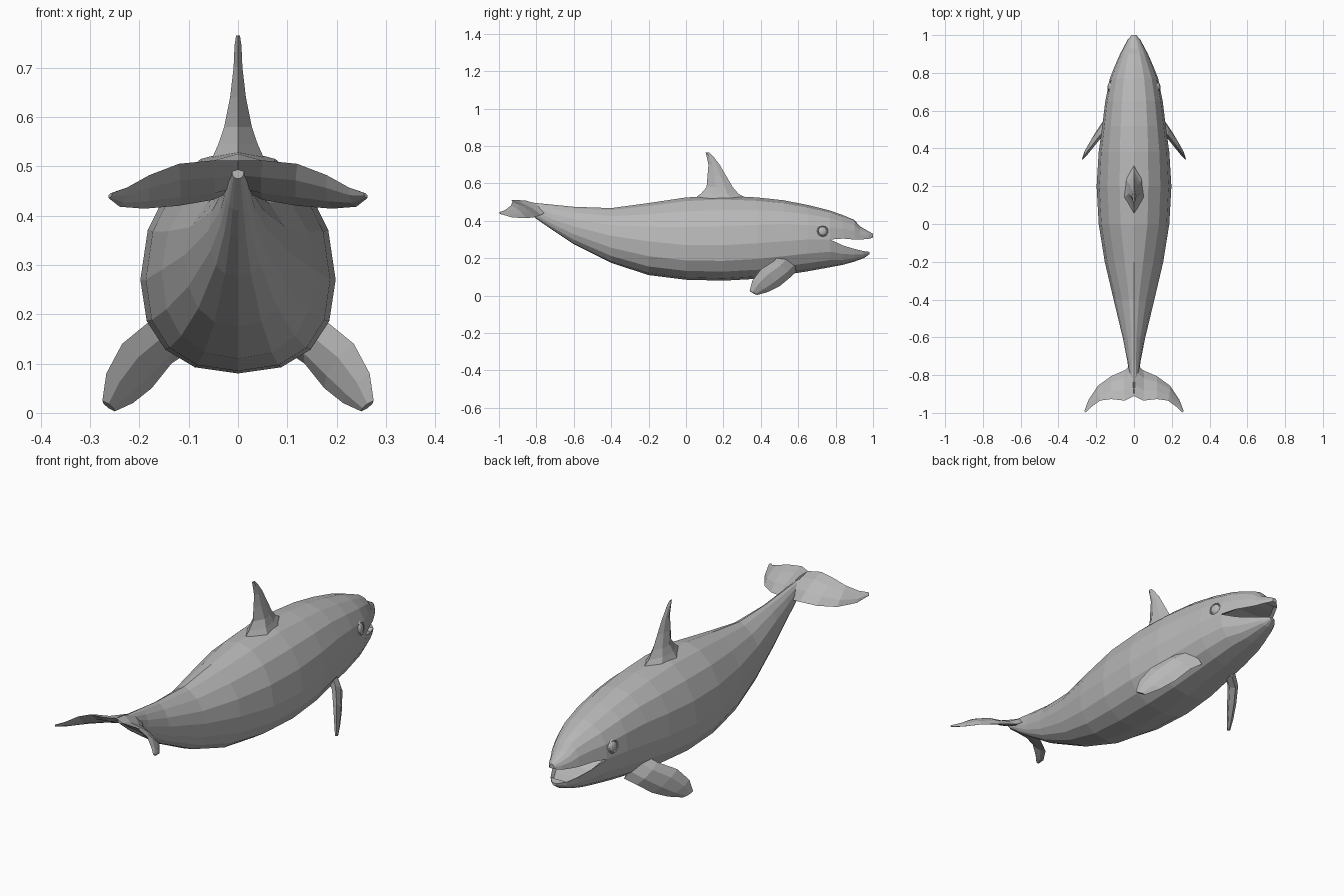
import bpy, bmesh, math
from mathutils import Vector, Matrix

if "Cube" in bpy.data.objects:
    bpy.data.objects.remove(bpy.data.objects["Cube"])

skin = bpy.data.materials.new("grey_skin")
skin.diffuse_color = (0.48, 0.48, 0.48, 1)
skin.use_nodes = True
skin.node_tree.nodes["Principled BSDF"].inputs["Base Color"].default_value = skin.diffuse_color
N = 16  # sides of the body section


def finish(bm, name):
    bmesh.ops.recalc_face_normals(bm, faces=bm.faces)
    mesh = bpy.data.meshes.new(name)
    bm.to_mesh(mesh)
    bm.free()
    mesh.materials.append(skin)
    obj = bpy.data.objects.new(name, mesh)
    bpy.context.collection.objects.link(obj)
    return obj


def section(y, zb, zm, zt, w, pu):
    """Closed section: upper half first, then lower half, widest at zm."""
    pts = []
    for i in range(N):
        a = 2 * math.pi * i / N
        c, s = math.cos(a), math.sin(a)
        p = pu if s > 0 else 0.85
        x = w * math.copysign(abs(c) ** p if abs(c) > 1e-6 else 0, c)
        h = zt - zm if s > 0 else zm - zb
        z = zm + h * math.copysign(abs(s) ** min(p, 1) if abs(s) > 1e-6 else 0, s)
        pts.append((x, y, z))
    return pts


def bridge(bm, a, b, closed=True):
    n = len(a)
    return [bm.faces.new((a[i], a[(i + 1) % n], b[(i + 1) % n], b[i]))
            for i in range(n if closed else n - 1)]


def loft(name, rings):
    bm = bmesh.new()
    loops = [[bm.verts.new(p) for p in r] for r in rings]
    for a, b in zip(loops, loops[1:]):
        bridge(bm, a, b)
    bm.faces.new(loops[0])
    bm.faces.new(loops[-1])
    return finish(bm, name)


# Body: y, bottom, widest height, top, half width, upper roundness
body = [
    (-.88, .475, .49, .505, .012, 1), (-.80, .41, .45, .495, .025, 1),
    (-.72, .355, .41, .487, .036, 1.2), (-.6, .275, .37, .475, .06, 1.6),
    (-.4, .175, .32, .468, .108, 1.5), (-.2, .11, .29, .495, .155, 1.2),
    (0, .085, .27, .525, .187, 1), (.2, .08, .27, .535, .198, 1),
    (.38, .09, .28, .525, .187, .95), (.52, .11, .29, .51, .168, .9),
    (.65, .13, .30, .485, .152, .9), (.77, .152, .30, .455, .128, .9)]
# Jaws continue the two halves of the last body section
upper_jaw = [(.84, .2, .305, .43, .10, .9), (.90, .2, .30, .405, .074, .9),
             (.93, .2, .30, .37, .058, .9), (.975, .2, .303, .345, .034, .9),
             (1.0, .2, .31, .33, .012, .9)]
lower_jaw = [(.84, .165, .268, .4, .095, .9), (.90, .182, .25, .4, .068, .9),
             (.95, .20, .238, .4, .042, .9), (.982, .222, .234, .4, .012, .9)]

bm = bmesh.new()
loops = [[bm.verts.new(p) for p in section(*s)] for s in body]
for a, b in zip(loops, loops[1:]):
    bridge(bm, a, b)
bm.faces.new(loops[0])
mouth = []
for stations, half in ((upper_jaw, list(range(N // 2 + 1))),
                       (lower_jaw, list(range(N // 2, N)) + [0])):
    prev = [loops[-1][i] for i in half]
    for k, s in enumerate(stations):
        pts = section(*s)
        ring = [bm.verts.new(pts[i]) for i in half]
        bridge(bm, prev, ring, closed=False)
        inner = bm.faces.new((prev[-1], prev[0], ring[0], ring[-1]))
        if k < len(stations) - 1:
            mouth.append(inner)
        prev = ring
    bm.faces.new(prev)
# Hollow the mouth behind a lip
bmesh.ops.recalc_face_normals(bm, faces=bm.faces)
bmesh.ops.inset_region(bm, faces=mouth, thickness=.012, depth=-.015,
                       use_even_offset=False)
finish(bm, "body")

# Dorsal fin: height, rear y, front y, half thickness
dorsal = [(.50, .02, .36, .06), (.545, .08, .28, .04), (.58, .11, .25, .028),
          (.64, .115, .215, .016), (.70, .12, .18, .009),
          (.745, .11, .145, .007), (.765, .105, .125, .004)]
loft("dorsal_fin", [[(0, r, z), (t, r + (f - r) * .35, z), (t * .8, r + (f - r) * .7, z),
                     (0, f, z), (-t * .8, r + (f - r) * .7, z), (-t, r + (f - r) * .35, z)]
                    for z, r, f, t in dorsal])


def blade(name, rows, side):
    """Thin fin from pairs of edge points with a half thickness."""
    rings = []
    for i, (u, l, t) in enumerate(rows):
        u, l = Vector(u), Vector(l)
        a, b = rows[max(i - 1, 0)], rows[min(i + 1, len(rows) - 1)]
        span = Vector(b[0]) + Vector(b[1]) - Vector(a[0]) - Vector(a[1])
        n = span.cross(l - u).normalized() * t
        p, q = u.lerp(l, .3), u.lerp(l, .7)
        ring = [u, p + n, q + n, l, q - n, p - n]
        rings.append([(v.x * side, v.y, v.z) for v in ring])
    return loft(name, rings)


flipper = [((.12, .51, .23), (.09, .59, .13), .022),
           ((.18, .47, .185), (.135, .56, .10), .02),
           ((.235, .40, .14), (.175, .50, .05), .017),
           ((.267, .355, .08), (.213, .44, .02), .012),
           ((.275, .34, .025), (.25, .38, .003), .006)]
fluke = [((0, -.73, .455), (0, -.91, .512), .014),
         ((.05, -.775, .432), (.05, -.935, .512), .012),
         ((.12, -.805, .42), (.12, -.927, .505), .010),
         ((.19, -.855, .414), (.18, -.935, .482), .008),
         ((.24, -.93, .418), (.225, -.968, .457), .006),
         ((.263, -.99, .436), (.255, -.998, .446), .003)]

for side, label in ((1, "right"), (-1, "left")):
    blade(label + "_flipper", flipper, side)
    blade(label + "_fluke", fluke, side)

    # Eye: flattened ball with a raised lid ring, facing outward
    frame = (Matrix.Translation((side * .128, .73, .345))
             @ Matrix.Rotation(side * .2, 4, 'Z') @ Matrix.Rotation(side * -.15, 4, 'Y'))
    bm = bmesh.new()
    bmesh.ops.create_uvsphere(bm, u_segments=12, v_segments=8, radius=.024,
                              matrix=frame @ Matrix.Diagonal((.45, 1, 1, 1)))
    finish(bm, label + "_eye")
    bm = bmesh.new()
    rings = []
    for i in range(12):
        a = 2 * math.pi * i / 12
        rings.append([bm.verts.new(frame @ Vector((
            .006 * math.sin(b), (.027 + .005 * math.cos(b)) * math.cos(a),
            (.027 + .005 * math.cos(b)) * math.sin(a))))
            for b in (0, math.pi / 2, math.pi, 3 * math.pi / 2)])
    for i in range(12):
        bridge(bm, rings[i], rings[(i + 1) % 12])
    finish(bm, label + "_eyelid")
